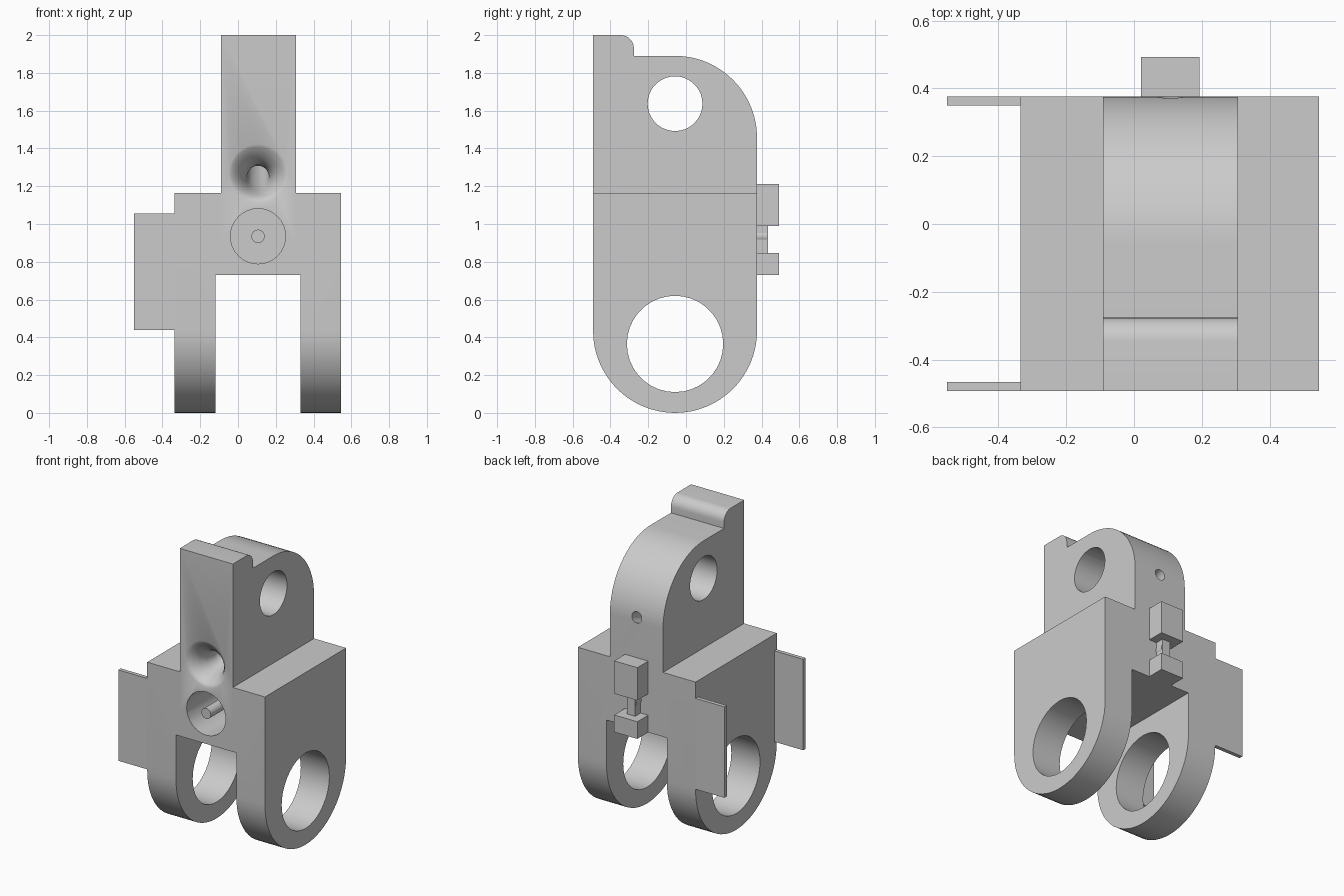
import bpy, bmesh
from math import sin, cos, pi, radians

scene_cube = bpy.data.objects.get("Cube")
if scene_cube:
    bpy.data.objects.remove(scene_cube, do_unlink=True)

grey = bpy.data.materials.new("plain grey")
grey.use_nodes = True
colour = (0.6, 0.6, 0.6, 1)
grey.diffuse_color = colour
grey.node_tree.nodes["Principled BSDF"].inputs["Base Color"].default_value = colour

MID = 0.106            # centre of the neck, bore and latch in x
AXIS = -0.058          # centre of the pivot holes in y
FRONT, BACK = -0.492, 0.376
R = (BACK - FRONT) / 2


def loft(name, rings):
    """Closed solid through a list of equal-length point rings."""
    bm = bmesh.new()
    loops = [[bm.verts.new(p) for p in ring] for ring in rings]
    for a, b in zip(loops, loops[1:]):
        for i in range(len(a)):
            j = (i + 1) % len(a)
            bm.faces.new((a[i], a[j], b[j], b[i]))
    bm.faces.new(loops[0])
    bm.faces.new(loops[-1])
    bmesh.ops.recalc_face_normals(bm, faces=bm.faces)
    mesh = bpy.data.meshes.new(name)
    bm.to_mesh(mesh)
    bm.free()
    mesh.materials.append(grey)
    ob = bpy.data.objects.new(name, mesh)
    bpy.context.collection.objects.link(ob)
    return ob


def side_profile(name, pts, x0, x1):
    return loft(name, [[(x, y, z) for y, z in pts] for x in (x0, x1)])


def box(name, x0, x1, y0, y1, z0, z1):
    return side_profile(name, [(y0, z0), (y1, z0), (y1, z1), (y0, z1)], x0, x1)


def arc(cy, cz, r, a0, a1, n):
    angles = [radians(a0 + (a1 - a0) * i / n) for i in range(n + 1)]
    return [(cy + r * cos(a), cz + r * sin(a)) for a in angles]


def cross_hole(cz, r, n=36):
    return side_profile("hole_cutter", arc(AXIS, cz, r, 0, 360 - 360 / n, n - 1), -1, 1)


def round_along_y(name, stations, n=32):
    """Round solid from (y, centre height, radius) stations."""
    return loft(name, [[(MID + r * cos(2 * pi * i / n), y, z + r * sin(2 * pi * i / n))
                        for i in range(n)] for y, z, r in stations])


def combine(ob, tool, operation):
    mod = ob.modifiers.new(operation, 'BOOLEAN')
    mod.operation, mod.solver, mod.object = operation, 'EXACT', tool
    bpy.context.view_layer.objects.active = ob
    bpy.ops.object.modifier_apply(modifier=mod.name)
    bpy.data.objects.remove(tool, do_unlink=True)


# Forked base with rounded legs
base = arc(AXIS, R, R, 180, 360, 32) + [(BACK, 1.165), (FRONT, 1.165)]
body = side_profile("forked_body", base, -0.335, 0.546)
combine(body, box("slot_cutter", -0.12, 0.332, -1, 1, -1, 0.73), 'DIFFERENCE')

# Upright neck with a rounded back and a front lip
neck = ([(FRONT, 0.9), (BACK, 0.9)] + arc(AXIS, 1.456, R, 0, 90, 24)
        + [(-0.276, 1.89)] + arc(-0.346, 1.93, 0.07, 0, 90, 8) + [(FRONT, 2.0)])
combine(body, side_profile("neck", neck, -0.091, 0.306), 'UNION')

# Pivot holes, front bore and flared slanting passage
combine(body, cross_hole(0.365, 0.255), 'DIFFERENCE')
combine(body, cross_hole(1.637, 0.145), 'DIFFERENCE')
combine(body, round_along_y("bore_cutter", [(-0.6, 0.935, 0.146), (-0.17, 0.935, 0.146)]),
        'DIFFERENCE')
flare = [(-0.50, 1.27, 0.17), (-0.485, 1.268, 0.14), (-0.465, 1.262, 0.118),
         (-0.43, 1.252, 0.092), (-0.38, 1.246, 0.07), (-0.32, 1.25, 0.058),
         (0.42, 1.5, 0.036)]
combine(body, round_along_y("passage_cutter", flare), 'DIFFERENCE')

# Thin side plates
for name, y in (("front_plate", FRONT), ("back_plate", BACK - 0.026)):
    box(name, -0.551, -0.33, y, y + 0.026, 0.44, 1.055)

# Pin and back latch
pin = round_along_y("pin", [(FRONT, 0.935, 0.035), (0.43, 0.935, 0.035)])
box("latch_upper_block", 0.02, 0.193, BACK - 0.01, 0.492, 0.99, 1.212)
box("latch_lower_block", 0.02, 0.193, BACK - 0.01, 0.492, 0.73, 0.846)
box("latch_stem", MID - 0.03, MID + 0.03, BACK - 0.01, 0.435, 0.84, 1.0)

# Smooth the round surfaces and keep the edges crisp
for ob in (body, pin):
    bpy.ops.object.select_all(action='DESELECT')
    ob.select_set(True)
    bpy.context.view_layer.objects.active = ob
    bpy.ops.object.shade_smooth_by_angle(angle=radians(35))
